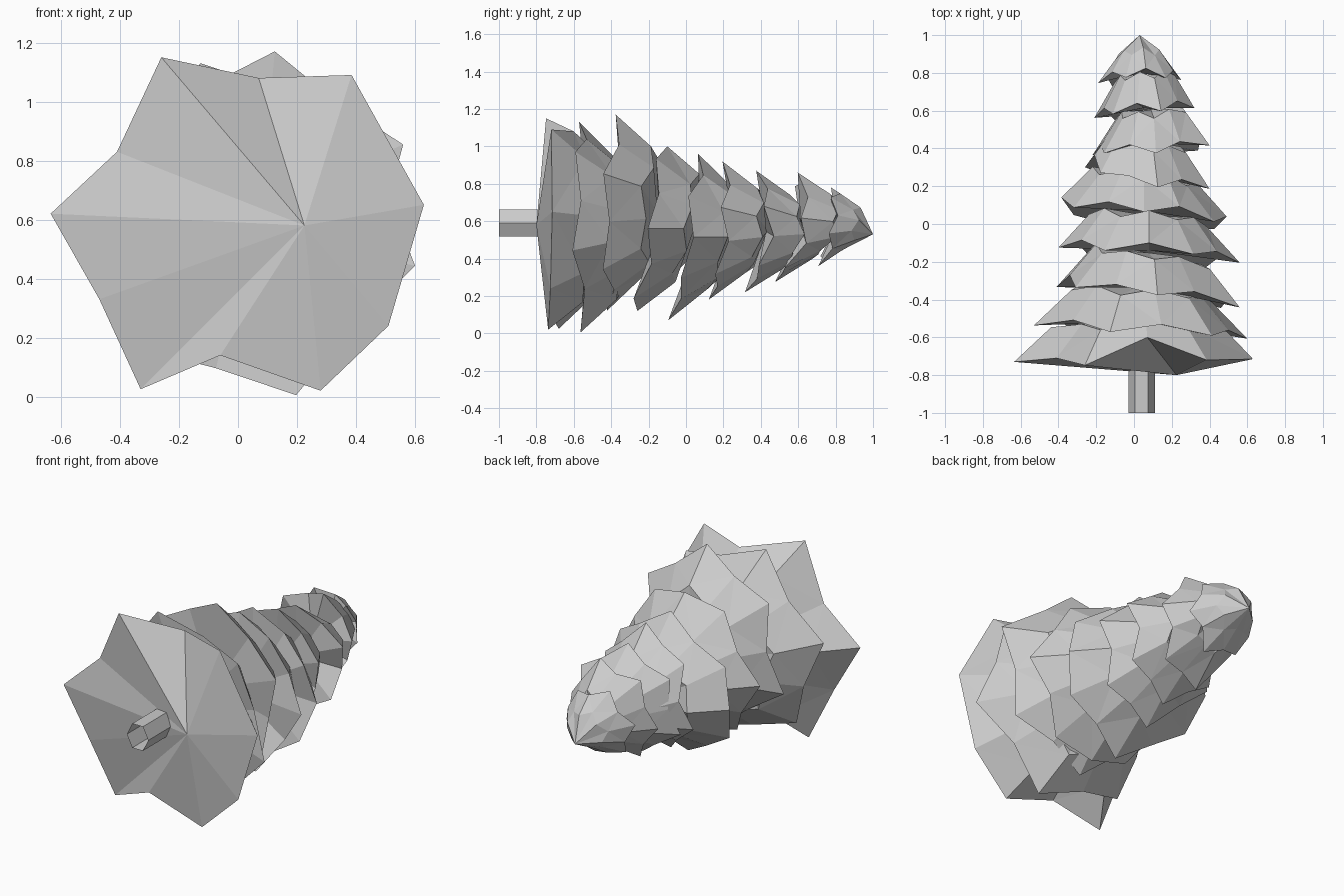
import bpy, bmesh, random
from math import cos, sin, pi, radians

if "Cube" in bpy.data.objects:
    bpy.data.objects.remove(bpy.data.objects["Cube"])

random.seed(4)


def build(name, verts, faces):
    mesh = bpy.data.meshes.new(name)
    mesh.from_pydata(verts, [], faces)
    bm = bmesh.new()
    bm.from_mesh(mesh)
    bmesh.ops.triangulate(bm, faces=[f for f in bm.faces if len(f.verts) == 4])
    bmesh.ops.recalc_face_normals(bm, faces=bm.faces)
    bm.to_mesh(mesh)
    bm.free()
    ob = bpy.data.objects.new(name, mesh)
    bpy.context.collection.objects.link(ob)
    return ob


def branch_tier(name, rim, hub, height, shrink, under, apex):
    """Zigzag skirt: rim, narrower top ring, fan underneath and fan on top."""
    n = len(rim)
    cx, cz = hub
    mean = sum(p[1] for p in rim) / n
    top = []
    for x, y, z in rim:
        k = shrink * random.uniform(0.96, 1.04)
        top.append((cx + (x - cx) * k, 0.8 * y + 0.2 * mean + height, cz + (z - cz) * k))
    apex = apex or (cx, mean + height + 0.03, cz)
    verts = rim + top + [under, apex]
    faces = []
    for i in range(n):
        j = (i + 1) % n
        faces += [(i, j, n + j, n + i), (j, i, 2 * n), (n + i, n + j, 2 * n + 1)]
    return build(name, verts, faces)


def star_rim(ext, phase, n=12):
    """Alternate drooping tips and raised notches; the outermost tips meet the extents."""
    xl, yl, xr, yr, zb, yb, zt, yt = ext
    cx, cz, rx, rz = (xl + xr) / 2, (zb + zt) / 2, (xr - xl) / 2, (zt - zb) / 2
    pts = []
    for i in range(n):
        a = phase + 2 * pi * i / n
        c, s = cos(a), sin(a)
        y = c * c * (yr if c > 0 else yl) + s * s * (yt if s > 0 else yb)
        notch = i % 2
        r = 0.86 if notch else 0.98
        pts.append([cx + rx * r * c, y + (0.04 if notch else -0.005), cz + rz * r * s])
    for axis, low, high in ((0, xl, xr), (2, zb, zt)):
        min(pts, key=lambda p: p[axis])[axis] = low
        max(pts, key=lambda p: p[axis])[axis] = high
    return [tuple(p) for p in pts]


# Trunk: open hexagonal tube
ring = [(0.04 + 0.07 * cos(i * pi / 3), 0.59 + 0.083 * sin(i * pi / 3)) for i in range(6)]
build("trunk", [(x, y, z) for y in (-1.0, -0.76) for x, z in ring],
      [(i, (i + 1) % 6, 6 + (i + 1) % 6, 6 + i) for i in range(6)])

# Lowest tier, with its off-centre underside
base = [(-0.635, -0.73, 0.62), (-0.41, -0.71, 0.83), (-0.26, -0.748, 1.15),
        (0.07, -0.60, 1.08), (0.385, -0.72, 1.09), (0.63, -0.715, 0.65),
        (0.51, -0.725, 0.24), (0.28, -0.737, 0.02), (-0.06, -0.75, 0.14),
        (-0.33, -0.68, 0.025), (-0.47, -0.72, 0.33)]
branch_tier("branch_tier_1", base, (0.03, 0.58), 0.18, 0.72, (0.225, -0.80, 0.58), None)

# Upper tiers: x and y of left and right tips, z and y of low and high tips
tiers = [
    (-0.53, -0.53, 0.60, -0.605, 0.005, -0.555, 1.13, -0.57),
    (-0.41, -0.31, 0.56, -0.45, 0.12, -0.42, 1.17, -0.37),
    (-0.40, -0.12, 0.56, -0.20, 0.12, -0.30, 1.00, -0.14),
    (-0.385, 0.10, 0.49, 0.00, 0.07, -0.09, 0.96, 0.07),
    (-0.26, 0.33, 0.40, 0.19, 0.18, 0.12, 0.92, 0.20),
    (-0.22, 0.38, 0.40, 0.43, 0.22, 0.32, 0.87, 0.38),
    (-0.21, 0.57, 0.32, 0.62, 0.275, 0.47, 0.86, 0.60),
    (-0.19, 0.75, 0.25, 0.77, 0.36, 0.705, 0.78, 0.785),
]
phases = [107, 84, 60, 90, 80, 85, 70, 110]
for i, (ext, phase) in enumerate(zip(tiers, phases)):
    hub = ((ext[0] + ext[2]) / 2, (ext[4] + ext[6]) / 2)
    mid = (ext[1] + ext[3] + ext[5] + ext[7]) / 4
    last = i == len(tiers) - 1
    branch_tier("branch_tier_%d" % (i + 2), star_rim(ext, radians(phase)), hub,
                0.12 if last else 0.19 - 0.002 * i, 0.6 if last else 0.67 - 0.013 * i,
                (hub[0], mid + 0.05, hub[1]), (0.03, 1.0, 0.53) if last else None)
